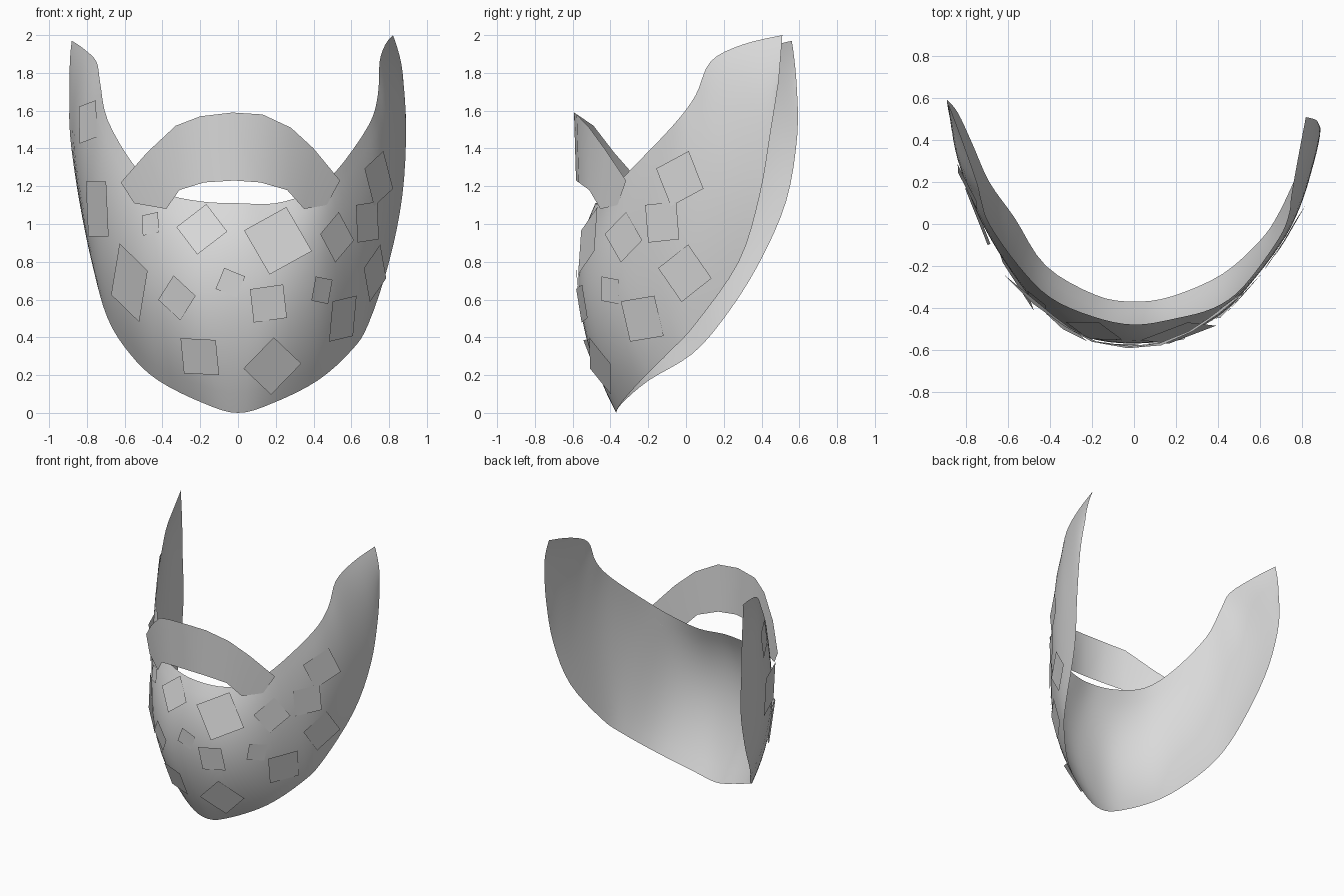
import bpy, math
from mathutils import Vector
from mathutils.bvhtree import BVHTree

if "Cube" in bpy.data.objects:
    bpy.data.objects.remove(bpy.data.objects["Cube"])

grey = bpy.data.materials.new("plain grey")
grey.diffuse_color = (0.7, 0.7, 0.7, 1)
grey.use_nodes = True
grey.node_tree.nodes["Principled BSDF"].inputs["Base Color"].default_value = grey.diffuse_color


def make(name, verts, faces, smooth=True):
    me = bpy.data.meshes.new(name)
    me.from_pydata([tuple(v) for v in verts], [], faces)
    me.materials.append(grey)
    ob = bpy.data.objects.new(name, me)
    bpy.context.collection.objects.link(ob)
    for p in me.polygons:
        p.use_smooth = smooth
    return ob


def sheet_faces(cols, rows):
    return [(i * rows + j, i * rows + j + 1, (i + 1) * rows + j + 1, (i + 1) * rows + j)
            for i in range(cols - 1) for j in range(rows - 1)]


def spline(pts, steps):
    # Catmull-Rom curve through the points
    out = []
    for i in range(len(pts) - 1):
        p0, p1, p2, p3 = (pts[max(0, min(len(pts) - 1, i + k))] for k in (-1, 0, 1, 2))
        for s in range(steps):
            t = s / steps
            out.append(0.5 * (2 * p1 + (p2 - p0) * t + (2 * p0 - 5 * p1 + 4 * p2 - p3) * t * t
                              + (3 * p1 - p0 - 3 * p2 + p3) * t ** 3))
    return out + [pts[-1]]


# Jaw shell: ribs from left tip to right tip, each as upper, middle, lower point
upper = [(-.88, .56, 1.97), (-.82, .4, 1.93), (-.75, .2, 1.86), (-.73, .12, 1.75),
         (-.69, 0, 1.55), (-.55, -.2, 1.31), (-.4, -.35, 1.17), (-.2, -.44, 1.12),
         (0, -.48, 1.11),
         (.2, -.45, 1.11), (.38, -.4, 1.17), (.52, -.3, 1.28), (.69, -.07, 1.52),
         (.74, .05, 1.68), (.75, .13, 1.86), (.78, .3, 1.95), (.82, .51, 2.0)]
middle = [(-.89, .575, 1.86), (-.87, .48, 1.72), (-.85, .34, 1.52), (-.81, .22, 1.25),
          (-.74, .05, 1.0), (-.62, -.16, .8), (-.46, -.38, .66), (-.24, -.53, .6),
          (0, -.565, .6),
          (.22, -.53, .6), (.43, -.41, .66), (.6, -.22, .8), (.73, -.04, 1.0),
          (.81, .13, 1.25), (.84, .24, 1.52), (.86, .37, 1.73), (.86, .5, 1.87)]
lower = [(-.89, .585, 1.75), (-.89, .59, 1.48), (-.84, .53, 1.12), (-.77, .38, .78),
         (-.69, .2, .5), (-.57, .03, .31), (-.42, -.2, .17), (-.18, -.34, .05),
         (0, -.37, 0),
         (.18, -.345, .05), (.42, -.24, .17), (.6, -.08, .33), (.69, .05, .47),
         (.8, .28, .8), (.87, .39, 1.15), (.89, .45, 1.5), (.875, .49, 1.75)]
U, M, L = (spline([Vector(p) for p in row], 4) for row in (upper, middle, lower))
ROWS = 13
verts = []
for u, m, l in zip(U, M, L):
    c = 2 * m - (u + l) / 2
    for j in range(ROWS):
        t = j / (ROWS - 1)
        verts.append(u * (1 - t) ** 2 + c * 2 * t * (1 - t) + l * t * t)
faces = sheet_faces(len(U), ROWS)
make("jaw_shell", verts, faces)
tree = BVHTree.FromPolygons(verts, faces)

# Upper lip band: arched strip wrapped around the front
wrap = [(-.62, -.23), (-.48, -.37), (-.38, -.44), (-.3, -.5), (-.18, -.56), (0, -.585),
        (.18, -.56), (.28, -.5), (.4, -.42), (.54, -.305)]


def wrap_y(x):
    for (a, ya), (b, yb) in zip(wrap, wrap[1:]):
        if x <= b:
            return ya + (yb - ya) * (x - a) / (b - a)
    return wrap[-1][1]


columns = [(-.62, 1.22, -.55, 1.11), (-.48, 1.38, -.38, 1.08), (-.33, 1.52, -.31, 1.18),
           (-.2, 1.57, -.18, 1.22), (-.03, 1.59, -.02, 1.23), (.13, 1.58, .12, 1.22),
           (.28, 1.51, .26, 1.18), (.4, 1.4, .35, 1.08), (.54, 1.23, .47, 1.1)]
band = []
for tx, tz, bx, bz in columns:
    band += [(tx, wrap_y(tx) - .012, tz), (bx, wrap_y(bx), bz)]
make("lip_band", band, sheet_faces(len(columns), 2))

# Flat square patches laid on the shell: x, z, size, turn in degrees
patches = [(-.79, 1.54, .2, 10), (-.74, 1.08, .29, 0), (-.57, .69, .31, -28),
           (-.46, 1.0, .11, 10), (-.19, .97, .2, 40), (.21, .91, .27, 28),
           (.52, .93, .19, 38), (.68, 1.01, .2, 5), (.74, 1.24, .22, 25),
           (.72, .74, .22, 35), (.55, .5, .22, 8), (.16, .58, .18, 8),
           (-.04, .69, .12, -22), (-.32, .61, .17, -40), (-.2, .3, .2, -3),
           (.18, .25, .23, -40), (.44, .65, .13, -8)]
pv, pf = [], []
for x, z, size, turn in patches:
    hit, n, _, _ = tree.ray_cast(Vector((x, -5, z)), Vector((0, 1, 0)))
    if hit is None:
        continue
    if n.y > 0:
        n = -n
    across = Vector((0, 0, 1)).cross(n).normalized()
    up = n.cross(across)
    base = len(pv)
    for k in range(4):
        a = math.radians(turn + 45 + 90 * k)
        pv.append(hit + n * .006 + (across * math.cos(a) + up * math.sin(a)) * size * math.sqrt(.5))
    pf.append(tuple(range(base, base + 4)))
make("surface_patches", pv, pf, smooth=False)
